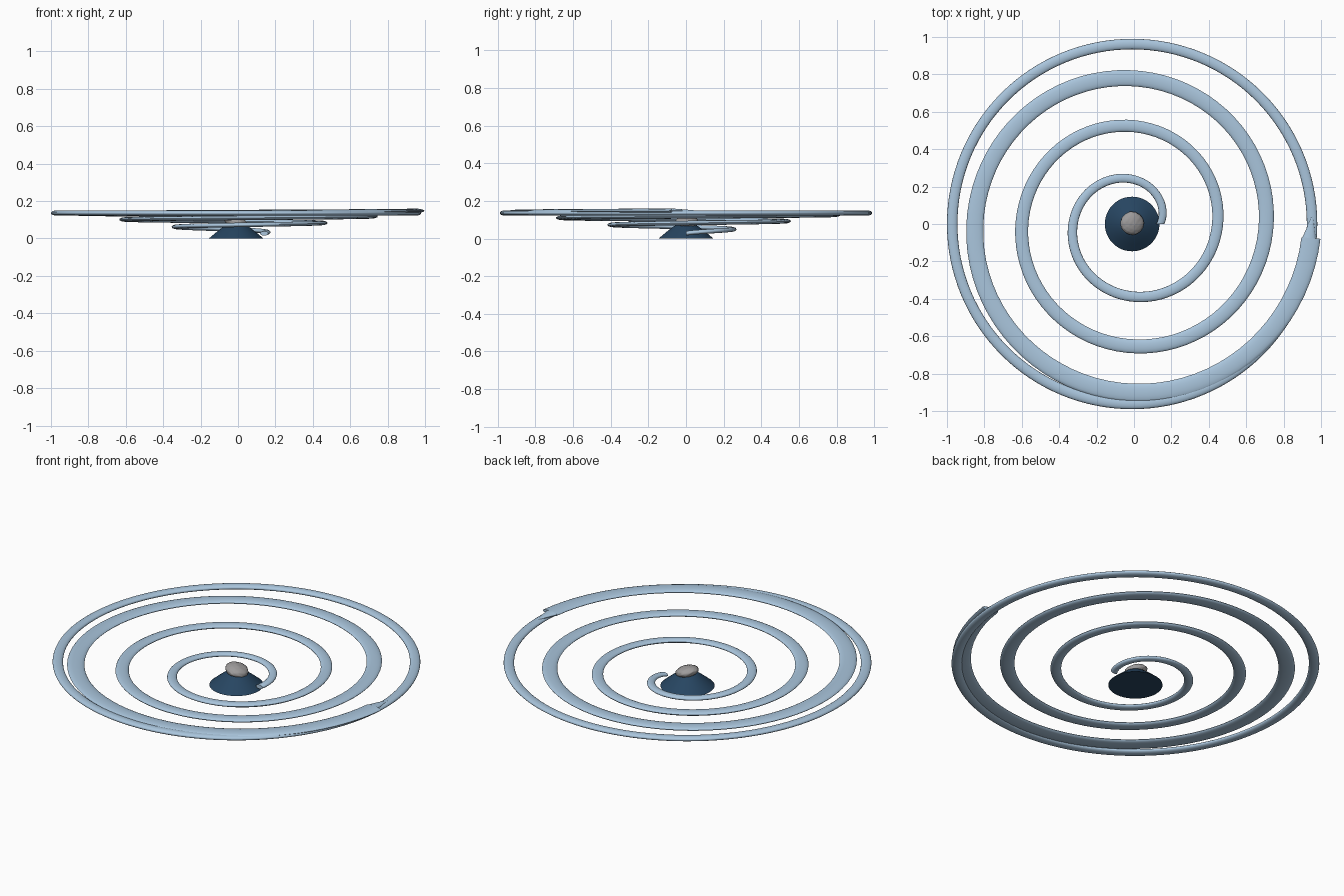
import bpy, bmesh, math
from mathutils import Vector, Matrix

cube = bpy.data.objects.get("Cube")
if cube:
    bpy.data.objects.remove(cube)

CENTRE = Vector((-0.01, 0, 0))


def material(name, rgb):
    m = bpy.data.materials.new(name)
    m.use_nodes = True
    m.diffuse_color = (*rgb, 1)
    m.node_tree.nodes["Principled BSDF"].inputs["Base Color"].default_value = (*rgb, 1)
    return m


pale_blue = material("pale_blue", (0.40, 0.56, 0.72))
navy = material("navy", (0.02, 0.06, 0.12))
grey = material("stone_grey", (0.34, 0.33, 0.33))


def finish(name, bm, mat, location=CENTRE):
    bmesh.ops.recalc_face_normals(bm, faces=bm.faces)
    mesh = bpy.data.meshes.new(name)
    bm.to_mesh(mesh)
    bm.free()
    mesh.materials.append(mat)
    ob = bpy.data.objects.new(name, mesh)
    ob.location = location
    bpy.context.collection.objects.link(ob)
    bpy.ops.object.select_all(action='DESELECT')
    ob.select_set(True)
    bpy.context.view_layer.objects.active = ob
    bpy.ops.object.shade_smooth_by_angle(angle=math.radians(50))


def sweep(name, sections, mat, closed=False, sides=16):
    """Loft flat oval sections given as (angle, radius, height, half width, half thickness)."""
    bm = bmesh.new()
    loops = []
    for a, r, z, w, h in sections:
        loop = []
        for k in range(sides):
            b = math.tau * k / sides
            d = r + w * math.cos(b)
            loop.append(bm.verts.new((d * math.cos(a), d * math.sin(a), z + h * math.sin(b))))
        loops.append(loop)
    pairs = list(zip(loops, loops[1:]))
    if closed:
        pairs.append((loops[-1], loops[0]))
    else:
        bm.faces.new(loops[0])
        bm.faces.new(loops[-1])
    for p, q in pairs:
        for k in range(sides):
            n = (k + 1) % sides
            bm.faces.new((p[k], p[n], q[n], q[k]))
    finish(name, bm, mat)


# Rising spiral arm, three turns, growing wider outward
def arm(t):
    return (math.pi * t, 0.15 + 0.166 * t ** 0.886, 0.027 + 0.034 * t ** 0.71,
            0.022 + 0.0034 * t ** 1.2, 0.012)


STEPS, END = 240, 5.975
sweep("spiral_arm", [arm(END * i / STEPS) for i in range(STEPS + 1)], pale_blue)

# Pointed tip beyond the outer end of the arm
a, r, z, w, h = arm(END)
sweep("spiral_tip", [(a, r - 0.01, z, w * 0.7, h), (a + 0.12, r + 0.005, z, 0.003, 0.003)],
      pale_blue)

# Outer ring
sweep("outer_ring", [(math.tau * i / 128, 0.962, 0.136, 0.028, 0.0135) for i in range(128)],
      pale_blue, closed=True)

# Domed base, turned from a profile
bm = bmesh.new()
profile = [(0, 0), (0.146, 0), (0.108, 0.032), (0.07, 0.062), (0.045, 0.077), (0, 0.085)]
pts = [bm.verts.new((x, 0, y)) for x, y in profile]
edges = [bm.edges.new(e) for e in zip(pts, pts[1:])]
bmesh.ops.spin(bm, geom=pts + edges, cent=(0, 0, 0), axis=(0, 0, 1),
               angle=math.tau, steps=48, use_duplicate=False)
bmesh.ops.remove_doubles(bm, verts=bm.verts, dist=0.0001)
finish("base_dome", bm, navy)

# Lumpy tilted stone on top of the dome
bm = bmesh.new()
bmesh.ops.create_icosphere(bm, subdivisions=4, radius=1)
for v in bm.verts:
    x, y, z = v.co
    v.co *= 1 + 0.05 * math.sin(9 * x + 4 * z) * math.sin(8 * y - 5 * x) * math.cos(7 * z + 3 * y)
bmesh.ops.transform(bm, matrix=Matrix.Rotation(math.radians(15), 4, 'Y')
                    @ Matrix.Diagonal((0.064, 0.062, 0.03, 1)), verts=bm.verts)
finish("stone", bm, grey, CENTRE + Vector((0, 0.004, 0.087)))
